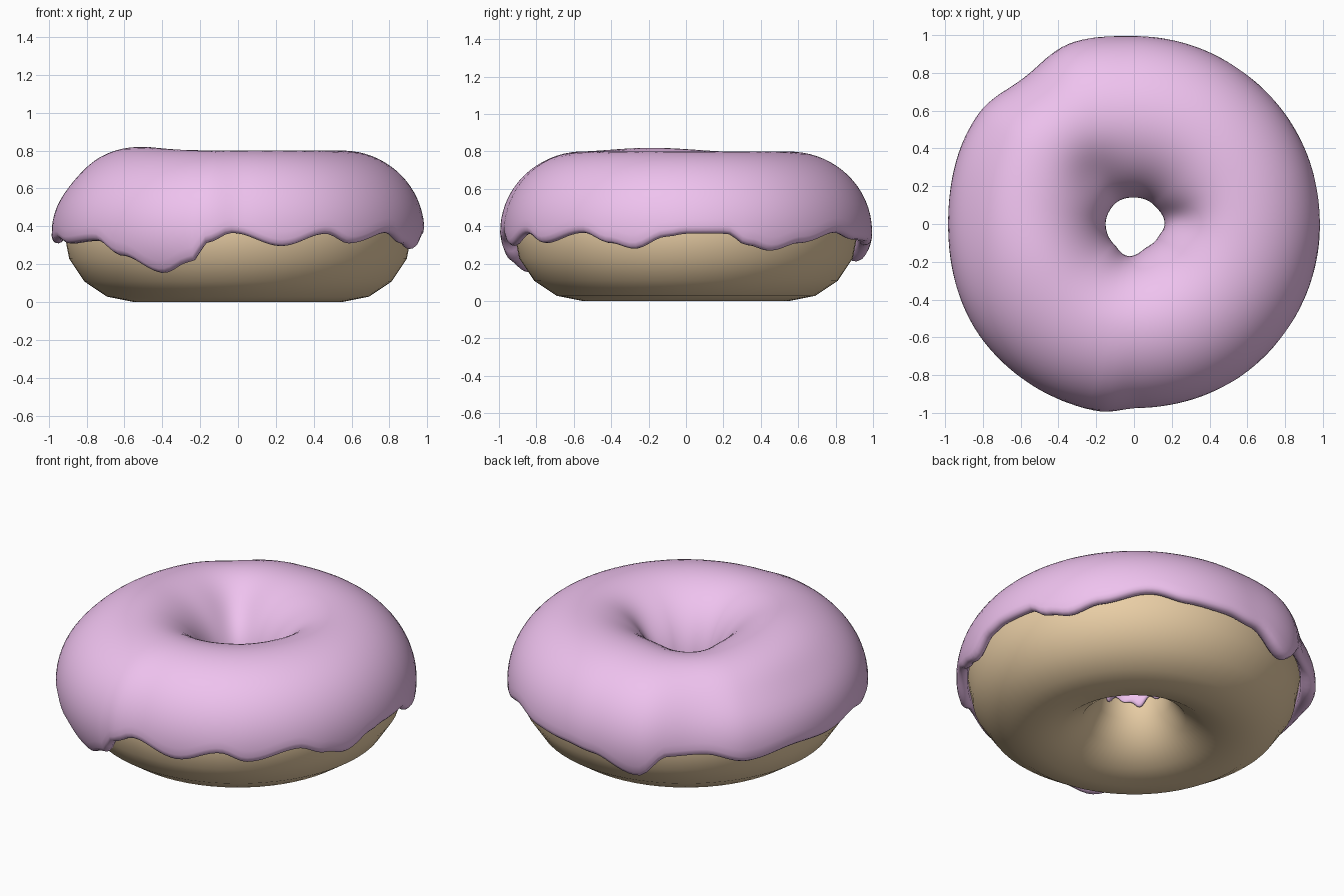
import bpy, math
from math import sin, cos, asin, pi, radians, degrees, exp

if "Cube" in bpy.data.objects:
    bpy.data.objects.remove(bpy.data.objects["Cube"])

R, r, ZC = 0.55, 0.37, 0.37      # ring radius, tube radius, tube centre height

# Keys are (angle round the ring in degrees, value)
OUTER_EDGE = [(0, .36), (13, .36), (20, .30), (28, .27), (39, .31), (56, .365), (68, .33), (82, .32),
              (93, .30), (109, .22), (119, .34), (131, .35), (145, .30), (162, .33), (180, .31), (194, .335),
              (204, .31), (221, .325), (231, .25), (245, .165), (255, .22), (261, .32), (268, .365),
              (284, .295), (299, .36), (308, .31), (325, .365), (335, .31), (343, .28), (354, .345)]
OUTER_RADIUS = [(0, .985), (40, .99), (90, .995), (109, 1.015), (127, .97), (145, 1.01), (180, .985),
                (220, 1.01), (235, 1.01), (258, 1.01), (272, .975), (310, .985)]
HOLE_RADIUS = [(0, .16), (45, .145), (90, .14), (135, .145), (180, .15), (225, .15), (258, .172),
               (300, .14), (330, .145)]
# Soft dents and bumps: ring angle, tube angle, ring width, tube width, depth
DENTS = [(128, 122, 24, 32, -.055), (8, 140, 20, 25, -.03), (200, 95, 30, 35, .02), (165, 40, 30, 22, -.025)]


def around(keys, deg):
    """Smooth periodic interpolation of a key list."""
    deg %= 360
    ring = keys + [(keys[0][0] + 360, keys[0][1])]
    for (a, va), (b, vb) in zip(ring, ring[1:]):
        if a <= deg <= b:
            f = (1 - cos(pi * (deg - a) / (b - a))) / 2
            return va + (vb - va) * f
    return keys[0][1]


def dent(th, ph):
    total = 0
    for a, p, wa, wp, d in DENTS:
        da = (th - a + 180) % 360 - 180
        dp = (ph - p + 180) % 360 - 180
        total += d * exp(-(da / wa) ** 2 - (dp / wp) ** 2)
    return total


def tube_point(th, ph, off):
    rad = r + off + dent(th, ph)
    d = R + rad * cos(radians(ph))
    return (d * cos(radians(th)), d * sin(radians(th)), ZC + rad * sin(radians(ph)))


def thickness(th, ph):
    """Icing thickness blended between hole, crown and outside."""
    c = cos(radians(ph))
    side = around(OUTER_RADIUS, th) - R - r if c > 0 else R - r - around(HOLE_RADIUS, th)
    return .06 + (side - .06) * c * c


def ring_mesh(name, section, steps, color):
    """Sweep a closed section that changes with the ring angle."""
    rows = [section(360 * i / steps) for i in range(steps)]
    n = len(rows[0])
    faces = [(i * n + j, ((i + 1) % steps) * n + j, ((i + 1) % steps) * n + (j + 1) % n, i * n + (j + 1) % n)
             for i in range(steps) for j in range(n)]
    me = bpy.data.meshes.new(name)
    me.from_pydata([p for row in rows for p in row], [], faces)
    me.polygons.foreach_set("use_smooth", [True] * len(faces))
    mat = bpy.data.materials.new(name + "_color")
    mat.diffuse_color = color
    mat.use_nodes = True
    mat.node_tree.nodes["Principled BSDF"].inputs["Base Color"].default_value = mat.diffuse_color
    me.materials.append(mat)
    ob = bpy.data.objects.new(name, me)
    bpy.context.collection.objects.link(ob)
    return ob


def dough_section(th):
    return [tube_point(th, 360 * j / 16, 0) for j in range(16)]


def icing_section(th):
    # Lower edges outside and in the hole, as tube angles
    zo = around(OUTER_EDGE, th)
    zi = .31 + .018 * sin(radians(6 * th)) + .012 * sin(radians(11 * th + 40))
    start = degrees(asin((zo - ZC) / .40))
    end = 180 - degrees(asin((zi - ZC) / .39))
    pts = []
    # Rounded outer rim, top skin, rounded inner rim
    for ease, frac in ((2.5, .05), (.6, .25), (0, .5), (.7, .75), (2.5, .93)):
        ph = start + ease
        pts.append(tube_point(th, ph, thickness(th, ph) * frac))
    n = 36
    for j in range(n + 1):
        ph = start + 5.5 + (end - start - 11) * j / n
        pts.append(tube_point(th, ph, thickness(th, ph)))
    for ease, frac in ((2.5, .93), (.7, .75), (0, .5), (.6, .25), (2.5, .05)):
        ph = end - ease
        pts.append(tube_point(th, ph, thickness(th, ph) * frac))
    # Underside lying on the dough
    for j in range(1, 24):
        ph = end - 2.5 + (start - end + 5) * j / 24
        pts.append(tube_point(th, ph, .002))
    return pts


ring_mesh("dough", dough_section, 64, (.82, .62, .38, 1))
ring_mesh("icing", icing_section, 180, (.86, .54, .86, 1))
